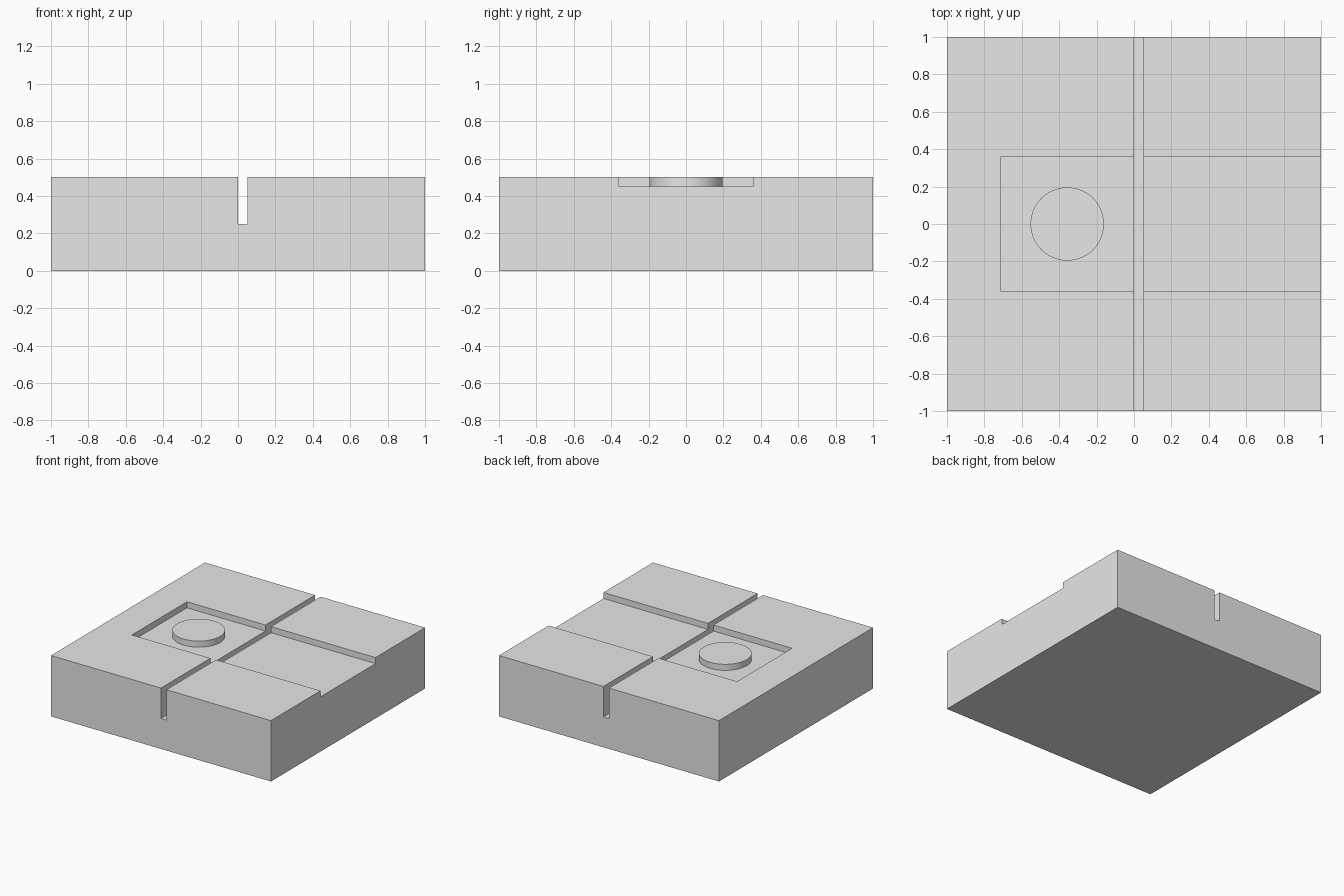
import bpy
import math

SIZE, HEIGHT = 2.0, 0.5
POCKET_Z = 0.45
POCKET_HALF = 0.357
OVER = 0.1  # how far cutters reach past the block

if "Cube" in bpy.data.objects:
    bpy.data.objects.remove(bpy.data.objects["Cube"])

grey = bpy.data.materials.new("plain grey")
grey.use_nodes = True
colour = (0.8, 0.8, 0.8, 1.0)
grey.diffuse_color = colour
for node in grey.node_tree.nodes:
    if node.type == "BSDF_PRINCIPLED":
        node.inputs["Base Color"].default_value = colour


def box(name, low, high):
    """Box between two opposite corners."""
    bpy.ops.mesh.primitive_cube_add(size=1)
    obj = bpy.context.object
    obj.name = name
    for v in obj.data.vertices:
        v.co = [h if c > 0 else l for c, l, h in zip(v.co, low, high)]
    obj.data.materials.append(grey)
    return obj


def combine(target, tool, operation):
    """Apply a boolean and remove the tool object."""
    mod = target.modifiers.new(tool.name, "BOOLEAN")
    mod.operation = operation
    mod.solver = "EXACT"
    mod.object = tool
    bpy.ops.object.select_all(action="DESELECT")
    target.select_set(True)
    bpy.context.view_layer.objects.active = target
    bpy.ops.object.modifier_apply(modifier=mod.name)
    bpy.data.objects.remove(tool)


# Solid block
half = SIZE / 2
block = box("base_block", (-half, -half, 0), (half, half, HEIGHT))

# Shallow pocket, open on the left side
pocket = box("pocket_cutter", (-2 * POCKET_HALF, -POCKET_HALF, POCKET_Z),
             (half + OVER, POCKET_HALF, HEIGHT + OVER))
combine(block, pocket, "DIFFERENCE")

# Deep narrow slot running front to back
slot = box("slot_cutter", (0, -half - OVER, HEIGHT / 2),
           (0.05, half + OVER, HEIGHT + OVER))
combine(block, slot, "DIFFERENCE")

# Round boss standing in the pocket, level with the block top
boss_bottom = POCKET_Z - OVER
bpy.ops.mesh.primitive_cylinder_add(
    vertices=64, radius=0.196, depth=HEIGHT - boss_bottom,
    location=(-POCKET_HALF, 0, (HEIGHT + boss_bottom) / 2))
boss = bpy.context.object
boss.name = "round_boss"
boss.data.materials.append(grey)
combine(block, boss, "UNION")

bpy.ops.object.shade_smooth_by_angle(angle=math.radians(30))
